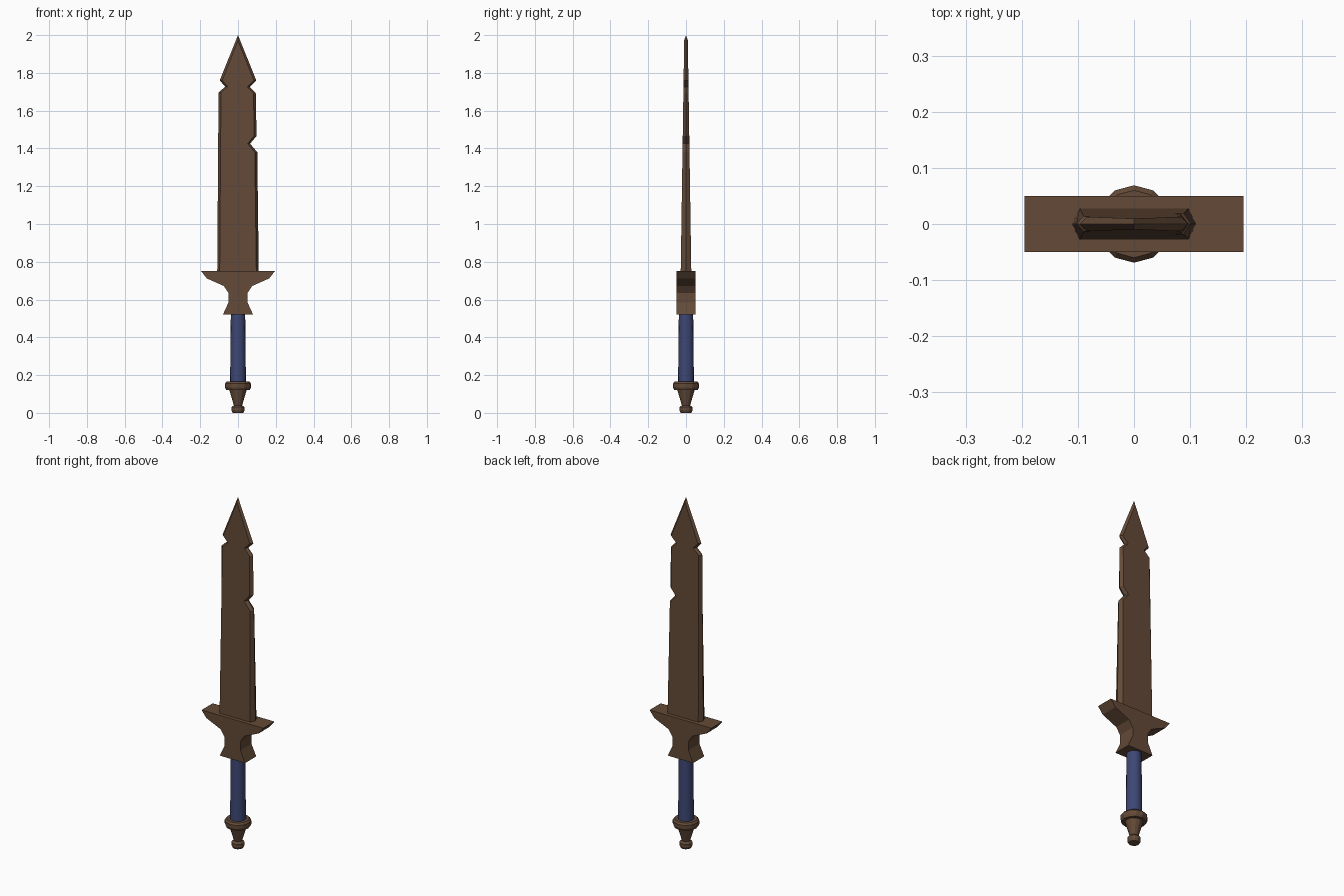
import bpy
import bmesh
from math import cos, sin, tau

cube = bpy.data.objects.get("Cube")
if cube:
    bpy.data.objects.remove(cube)


def material(name, colour):
    mat = bpy.data.materials.new(name)
    mat.use_nodes = True
    mat.diffuse_color = colour
    mat.node_tree.nodes["Principled BSDF"].inputs["Base Color"].default_value = colour
    return mat


brown = material("brown", (0.125, 0.068, 0.038, 1))
blue = material("blue", (0.047, 0.063, 0.175, 1))


def finish(name, bm, mat):
    bmesh.ops.recalc_face_normals(bm, faces=bm.faces)
    mesh = bpy.data.meshes.new(name)
    bm.to_mesh(mesh)
    bm.free()
    mesh.materials.append(mat)
    obj = bpy.data.objects.new(name, mesh)
    bpy.context.collection.objects.link(obj)
    return obj


def bridge(bm, a, b):
    for i in range(len(a)):
        j = (i + 1) % len(a)
        bm.faces.new((a[i], a[j], b[j], b[i]))


def loft(name, rings, mat):
    """Closed skin through rings of points, capped at both ends."""
    bm = bmesh.new()
    loops = [[bm.verts.new(p) for p in ring] for ring in rings]
    for a, b in zip(loops, loops[1:]):
        bridge(bm, a, b)
    bm.faces.new(loops[0])
    bm.faces.new(loops[-1])
    return finish(name, bm, mat)


def lathe(name, profile, sides, mat):
    rings = [[(r * sin(tau * i / sides), r * cos(tau * i / sides), z)
              for i in range(sides)] for r, z in profile]
    return loft(name, rings, mat)


# Blade: notched outline with bevelled edges, thinning towards the tip
right = [(0.11, 0.74), (0.102, 1.38), (0.064, 1.425), (0.097, 1.465),
         (0.096, 1.69), (0.063, 1.725), (0.097, 1.76)]
left = [(-0.097, 1.76), (-0.068, 1.728), (-0.103, 1.695), (-0.11, 0.74)]
outline = right + [(0, 2.0)] + left


def blade_ring(side):
    ring = []
    for x, z in outline:
        inner_x = x - 0.013 * ((x > 0) - (x < 0))
        inner_z = 1.972 if x == 0 else z
        ring.append((inner_x, side * (0.028 - 0.015 * (inner_z - 0.75)), inner_z))
    return ring


loft("blade", [blade_ring(-1), [(x, 0, z) for x, z in outline], blade_ring(1)], brown)

# Guard: mirrored profile pushed through the depth
half = [(0.08, 0.52), (0.05, 0.585), (0.05, 0.635), (0.075, 0.672),
        (0.165, 0.712), (0.195, 0.75)]
profile = half + [(-x, z) for x, z in reversed(half)]
loft("guard", [[(x, y, z) for x, z in profile] for y in (-0.05, 0.05)], brown)

# Grip
grip = lathe("grip", [(0.042, 0.15), (0.038, 0.53)], 16, blue)
for poly in grip.data.polygons:
    poly.use_smooth = len(poly.vertices) == 4

# Pommel: collar, taper and end knob
lathe("pommel", [(0.028, 0), (0.034, 0.012), (0.034, 0.03), (0.022, 0.04),
                 (0.046, 0.122), (0.063, 0.122), (0.069, 0.135),
                 (0.069, 0.155), (0.06, 0.165)], 12, brown)
